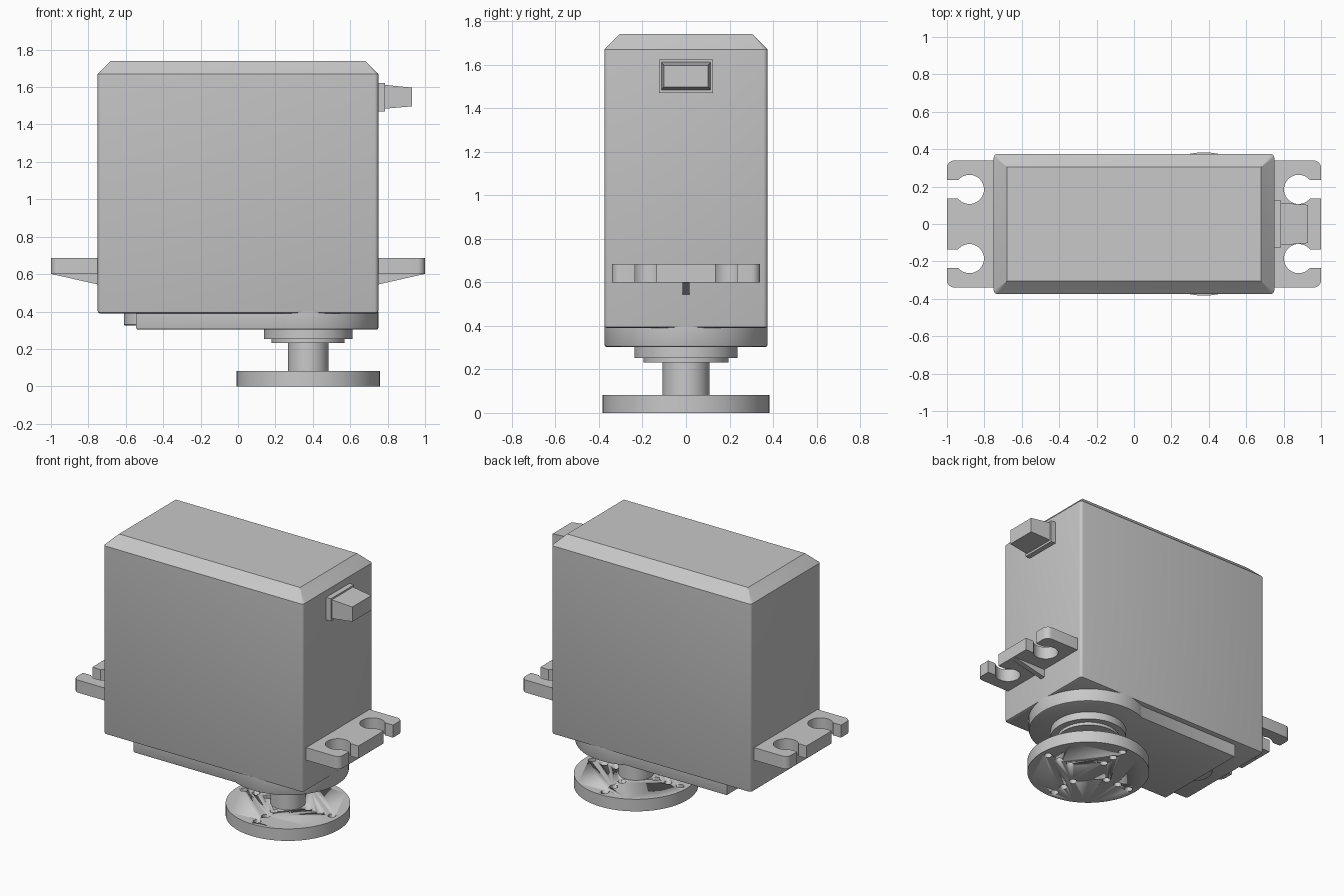
import bpy, bmesh
from math import sin, cos, pi, radians, asin

if "Cube" in bpy.data.objects:
    bpy.data.objects.remove(bpy.data.objects["Cube"])

grey = bpy.data.materials.new("plain grey")
grey.use_nodes = True
grey.diffuse_color = (0.58, 0.58, 0.58, 1)
grey.node_tree.nodes["Principled BSDF"].inputs["Base Color"].default_value = grey.diffuse_color

SHAFT_X = 0.375


def make(name, bm):
    """Turn a bmesh into a grey object with sharp edges kept."""
    bmesh.ops.recalc_face_normals(bm, faces=bm.faces)
    mesh = bpy.data.meshes.new(name)
    bm.to_mesh(mesh)
    bm.free()
    mesh.materials.append(grey)
    obj = bpy.data.objects.new(name, mesh)
    bpy.context.collection.objects.link(obj)
    bpy.ops.object.select_all(action='DESELECT')
    obj.select_set(True)
    bpy.context.view_layer.objects.active = obj
    bpy.ops.object.shade_smooth_by_angle(angle=radians(35))
    return obj


def loft(name, rings, axes=lambda p, h: (p[0], p[1], h)):
    """Skin a stack of (outline, height) rings and cap both ends."""
    bm = bmesh.new()
    loops = [[bm.verts.new(axes(p, h)) for p in outline] for outline, h in rings]
    for a, b in zip(loops, loops[1:]):
        for i in range(len(a)):
            j = (i + 1) % len(a)
            bm.faces.new((a[i], a[j], b[j], b[i]))
    bm.faces.new(loops[0])
    bm.faces.new(loops[-1])
    return make(name, bm)


def arc(cx, cy, r, start, end, n):
    return [(cx + r * cos(start + (end - start) * i / n),
             cy + r * sin(start + (end - start) * i / n)) for i in range(n + 1)]


def circle(cx, cy, r, n=64):
    return arc(cx, cy, r, 0, 2 * pi, n)[:-1]


def rounded(hx, hy, r, n=4):
    pts = []
    for k, (sx, sy) in enumerate(((1, 1), (-1, 1), (-1, -1), (1, -1))):
        pts += arc(sx * (hx - r), sy * (hy - r), r, k * pi / 2, (k + 1) * pi / 2, n)
    return pts


# Case: softly rounded sides and bottom edge, crisp chamfer on top
loft("case", [(rounded(0.738, 0.363, 0.012), 0.39),
              (rounded(0.747, 0.372, 0.018), 0.394),
              (rounded(0.75, 0.375, 0.02), 0.403),
              (rounded(0.75, 0.375, 0.02), 1.67),
              (rounded(0.68, 0.305, 0.001), 1.74)])


# Gear cover under the case: wide bar ending in a round boss
def cover(inset):
    r, w = 0.375 - inset, 0.34 - inset
    a = pi - asin(w / r)
    end = -0.545 + inset
    return arc(SHAFT_X, 0, r, -a, a, 48) + [(end, w), (end, -w)]


loft("gear_cover", [(cover(0.01), 0.303), (cover(0.003), 0.306),
                    (cover(0), 0.313), (cover(0), 0.40)])
loft("cover_boss", [(circle(-0.49, 0, 0.115, 32), 0.325),
                    (circle(-0.49, 0, 0.12, 32), 0.33),
                    (circle(-0.49, 0, 0.12, 32), 0.40)])

# Stepped bearing collar and output shaft
for name, r, low, high in (("bearing_collar", 0.237, 0.252, 0.31),
                           ("bearing_ring", 0.195, 0.232, 0.26),
                           ("output_shaft", 0.108, 0.07, 0.24)):
    loft(name, [(circle(SHAFT_X, 0, r), low), (circle(SHAFT_X, 0, r), high)])

# Horn disc with four rows of three drilled holes
horn = loft("horn_disc", [(circle(SHAFT_X, 0, 0.383, 96), 0),
                          (circle(SHAFT_X, 0, 0.383, 96), 0.082)])
for k in range(4):
    for d in (0.15, 0.24, 0.33):
        hole = circle(SHAFT_X + d * cos(k * pi / 2), d * sin(k * pi / 2), 0.025, 16)
        cutter = loft("hole_cutter", [(hole, -0.1), (hole, 0.2)])
        cutter.hide_render = True
        cut = horn.modifiers.new("hole", 'BOOLEAN')
        cut.operation = 'DIFFERENCE'
        cut.solver = 'EXACT'
        cut.object = cutter
        bpy.context.view_layer.objects.active = horn
        bpy.ops.object.modifier_apply(modifier=cut.name)
        bpy.data.objects.remove(cutter)

# Mounting ears with open keyhole slots, each with a rib below
half_slot, hole_r = 0.05, 0.078
mouth = asin(half_slot / hole_r)
tab = [(0.74, -0.34)] + arc(0.96, -0.30, 0.04, -pi / 2, 0, 6)
for y in (-0.185, 0.185):
    tab += [(1.0, y - half_slot)]
    tab += arc(0.88, y, hole_r, -mouth, mouth - 2 * pi, 32)
    tab += [(1.0, y + half_slot)]
tab += arc(0.96, 0.30, 0.04, 0, pi / 2, 6) + [(0.74, 0.34)]
rib = [(0.74, 0.543), (0.75, 0.545), (0.995, 0.6), (0.995, 0.61), (0.74, 0.61)]
for side, s in (("left", 1), ("right", -1)):
    ear = [(s * x, y) for x, y in tab]
    loft(side + "_mounting_ear", [(ear, 0.6), (ear, 0.685)])
    loft(side + "_ear_rib", [(rib, -0.017), (rib, 0.017)],
         lambda p, h: (s * p[0], h, p[1]))


# Cable outlet: collar plate and tapering strain relief
def rect(hy, low, high):
    return [(-hy, low), (hy, low), (hy, high), (-hy, high)]


def sideways(p, h):
    return (h, p[0], p[1])


loft("cable_collar", [(rect(0.125, 1.47, 1.623), 0.74),
                      (rect(0.125, 1.47, 1.623), 0.785)], sideways)
loft("cable_relief", [(rect(0.114, 1.484, 1.612), 0.78),
                      (rect(0.102, 1.497, 1.597), 0.93)], sideways)
